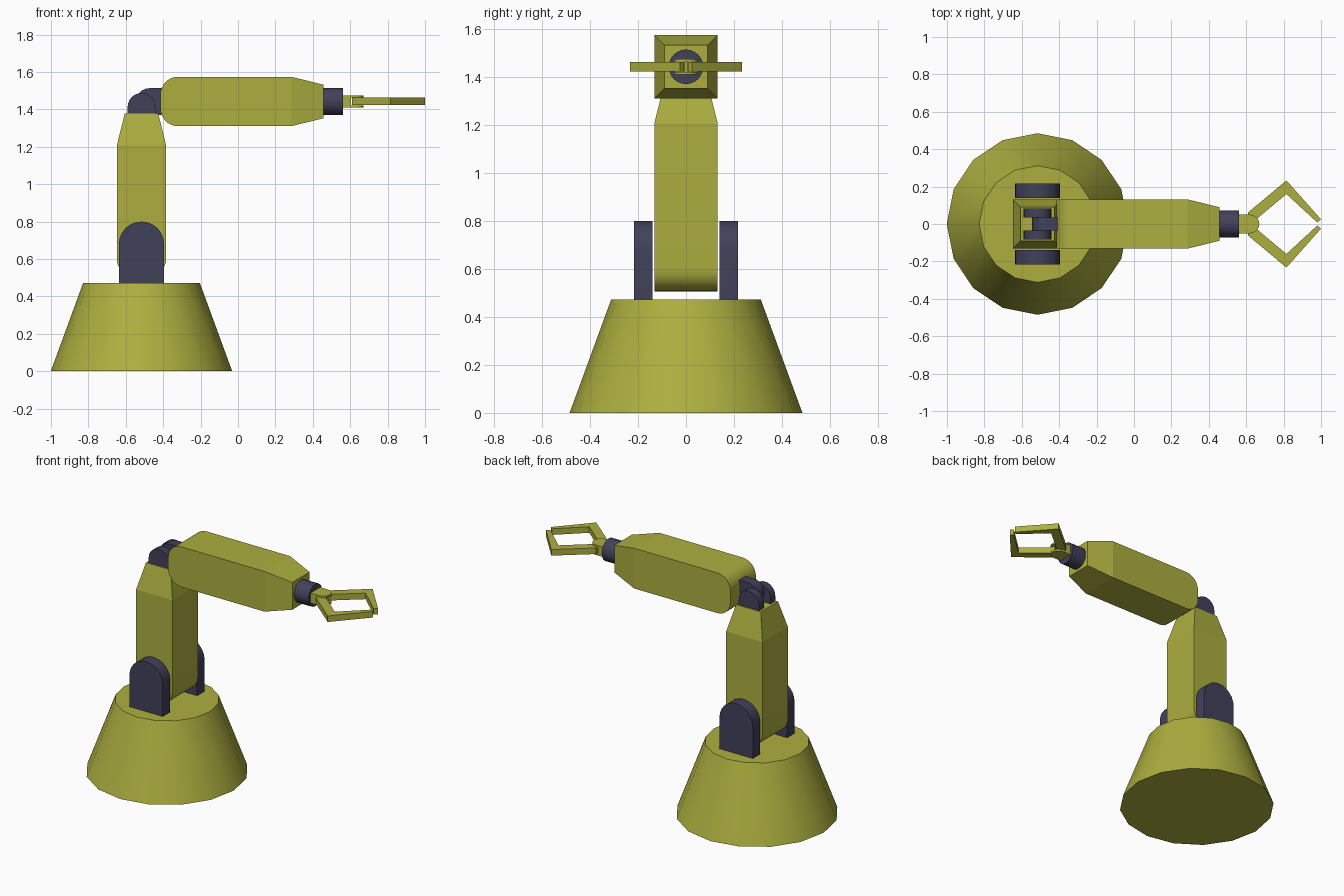
import bpy, bmesh, math
from mathutils import Matrix, Vector

if "Cube" in bpy.data.objects:
    bpy.data.objects.remove(bpy.data.objects["Cube"])


def colour(name, rgb):
    m = bpy.data.materials.new(name)
    m.diffuse_color = (*rgb, 1)
    m.use_nodes = True
    m.node_tree.nodes["Principled BSDF"].inputs["Base Color"].default_value = m.diffuse_color
    return m


YELLOW = colour("olive yellow", (0.42, 0.43, 0.05))
DARK = colour("dark slate", (0.053, 0.053, 0.104))


def finish(name, bm, mat, matrix=Matrix(), smooth=30):
    bm.transform(matrix)
    bmesh.ops.recalc_face_normals(bm, faces=bm.faces)
    me = bpy.data.meshes.new(name)
    bm.to_mesh(me)
    bm.free()
    me.materials.append(mat)
    ob = bpy.data.objects.new(name, me)
    bpy.context.collection.objects.link(ob)
    if smooth:
        bpy.ops.object.select_all(action='DESELECT')
        ob.select_set(True)
        bpy.context.view_layer.objects.active = ob
        bpy.ops.object.shade_smooth_by_angle(angle=math.radians(smooth))
    return ob


def arc(cx, cz, r, a0, a1, n):
    return [(cx + r * math.cos(math.radians(a0 + (a1 - a0) * i / n)),
             cz + r * math.sin(math.radians(a0 + (a1 - a0) * i / n))) for i in range(n + 1)]


def prism(pts, y0, y1):
    """Outline in x/z extruded along y."""
    bm = bmesh.new()
    face = bm.faces.new([bm.verts.new((x, y0, z)) for x, z in pts])
    ext = bmesh.ops.extrude_face_region(bm, geom=[face])
    verts = [g for g in ext["geom"] if isinstance(g, bmesh.types.BMVert)]
    bmesh.ops.translate(bm, verts=verts, vec=(0, y1 - y0, 0))
    return bm


def frustum(r1, r2, depth, sides):
    bm = bmesh.new()
    bmesh.ops.create_cone(bm, cap_ends=True, segments=sides, radius1=r1, radius2=r2, depth=depth)
    return bm


def tab(r, height):
    """Upright tab with a half-round top, standing on z = 0."""
    return [(-r, 0), (r, 0)] + arc(0, height - r, r, 0, 180, 12)


def arm(name, matrix):
    """Square bar: rounded lower end, tapered upper end, along z."""
    w, r, straight, length = 0.132, 0.095, 0.70, 0.872
    pts = [(w, straight), (-w, straight)]
    pts += arc(-w + r, r, r, 180, 270, 8) + arc(w - r, r, r, 270, 360, 8)
    bm = prism(pts, -w, w)
    bmesh.ops.recalc_face_normals(bm, faces=bm.faces)
    end = max(bm.faces, key=lambda f: f.normal.z)
    ext = bmesh.ops.extrude_face_region(bm, geom=[end])
    bm.faces.remove(end)
    verts = [g for g in ext["geom"] if isinstance(g, bmesh.types.BMVert)]
    bmesh.ops.scale(bm, verts=verts, vec=(0.68, 0.68, 1))
    bmesh.ops.translate(bm, verts=verts, vec=(0, 0, length - straight))
    finish(name, bm, YELLOW, matrix, 12)


AX, AZ = -0.516, 1.442          # column axis, forearm height
T = Matrix.Translation
ALONG_X = Matrix.Rotation(math.pi / 2, 4, 'Y')   # turns +z to +x
FLAT = Matrix.Rotation(math.pi / 2, 4, 'X')      # turns outline into x/y, extrusion into z

# Base
finish("base", frustum(0.485, 0.312, 0.472, 16), YELLOW, T((AX, 0, 0.236)))

# Arms
arm("lower_arm", T((AX, 0, 0.506)))
arm("upper_arm", T((-0.415, 0, AZ)) @ ALONG_X)

# Shoulder and elbow brackets on both sides
for side, s in (("front", -1), ("back", 1)):
    finish(f"{side}_shoulder_bracket", prism(tab(0.121, 0.33), s * 0.14, s * 0.217),
           DARK, T((AX, 0, 0.47)))
    finish(f"{side}_elbow_bracket", prism(tab(0.074, 0.112), s * 0.035, s * 0.084),
           DARK, T((AX, 0, 1.375)))

# Elbow tongue reaching back from the upper arm
finish("elbow_tongue", prism(tab(0.071, 0.14), -0.034, 0.034), DARK,
       T((-0.405, 0, AZ)) @ Matrix.Rotation(-math.pi / 2, 4, 'Y'))

# Wrist
finish("wrist", frustum(0.072, 0.072, 0.108, 24), DARK, T((0.508, 0, AZ)) @ ALONG_X)

# Palm: solid root and two plates that hold the fingers
root = [(0.555, -0.05), (0.605, -0.05), (0.605, 0.05), (0.555, 0.05)]
plate = [(0.605, 0.05), (0.605, -0.05)] + arc(0.62, 0, 0.05, -90, 90, 10)
finish("palm_root", prism(root, -0.033, 0.033), YELLOW, T((0, 0, AZ)) @ FLAT)
for label, z in (("upper", 0.027), ("lower", -0.027)):
    finish(f"{label}_palm_plate", prism(plate, -0.006, 0.006), YELLOW, T((0, 0, AZ + z)) @ FLAT)

# Bent fingers
finger = [(0.61, 0.004), (0.61, 0.062), (0.815, 0.233), (1.0, 0.025),
          (0.98, 0.008), (0.815, 0.16), (0.66, 0.03), (0.65, 0.004)]
for side, s in (("left", 1), ("right", -1)):
    finish(f"{side}_finger", prism([(x, s * y) for x, y in finger], -0.02, 0.02),
           YELLOW, T((0, 0, AZ)) @ FLAT, 0)
